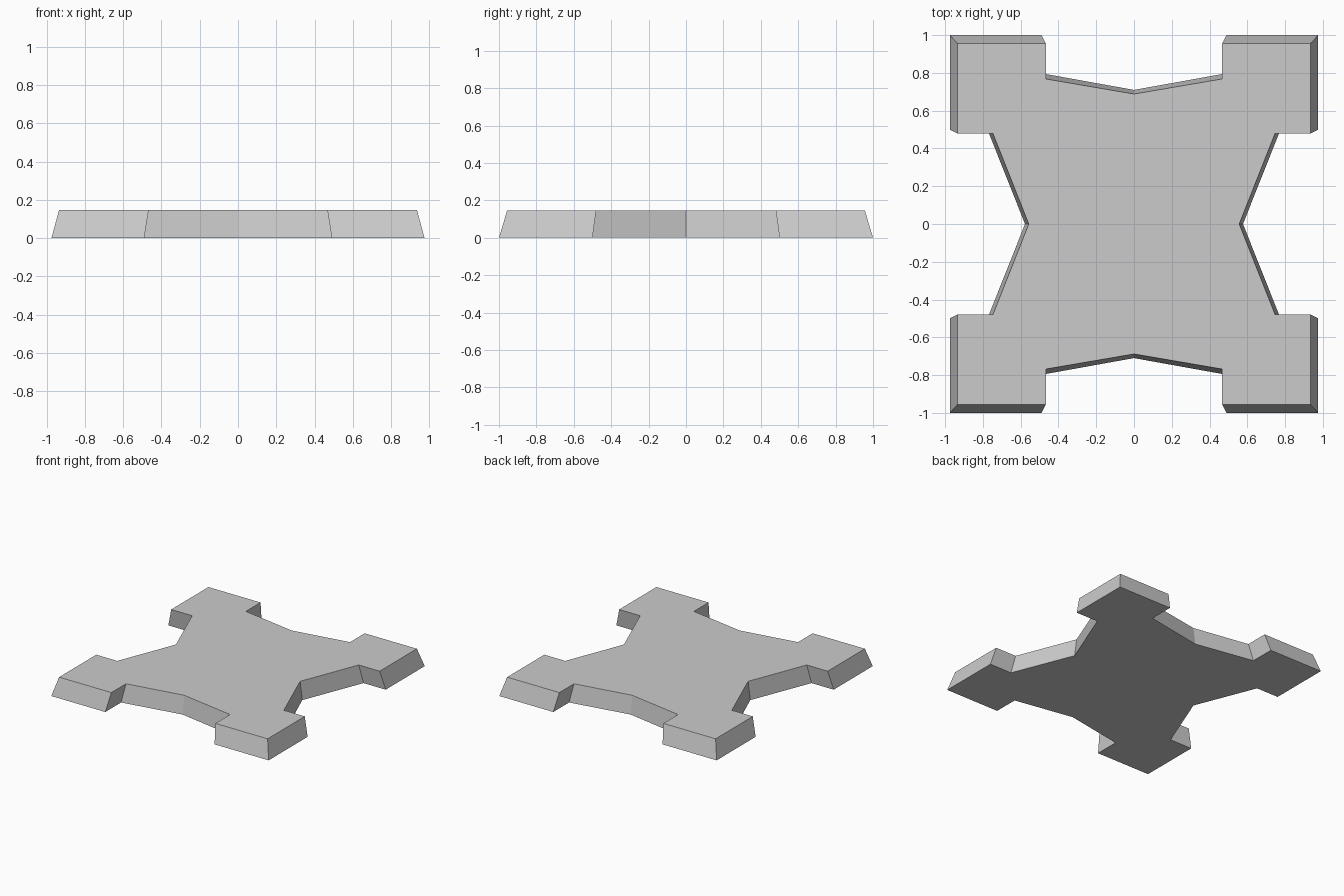
import bpy, bmesh

if "Cube" in bpy.data.objects:
    bpy.data.objects.remove(bpy.data.objects["Cube"])

# Quarter outlines, anticlockwise from the side waist to the front/back waist
BOTTOM = [(0.577, 0), (0.776, 0.5), (0.975, 0.5), (0.975, 1.0),
          (0.49, 1.0), (0.49, 0.798), (0, 0.71)]
TOP = [(0.557, 0), (0.747, 0.48), (0.935, 0.48), (0.935, 0.956),
       (0.467, 0.956), (0.467, 0.768), (0, 0.688)]
HEIGHT = 0.147


def full_outline(quarter):
    """Mirror a quarter outline into a closed loop."""
    half = quarter + [(-x, y) for x, y in quarter[-2::-1]]
    return half + [(-x, -y) for x, y in half[1:-1]]


# Four-footed plate with tapering sides
bm = bmesh.new()
lower = [bm.verts.new((x, y, 0)) for x, y in full_outline(BOTTOM)]
upper = [bm.verts.new((x, y, HEIGHT)) for x, y in full_outline(TOP)]
bm.faces.new(lower[::-1])
bm.faces.new(upper)
n = len(lower)
for i in range(n):
    j = (i + 1) % n
    bm.faces.new((lower[i], lower[j], upper[j], upper[i]))
bmesh.ops.recalc_face_normals(bm, faces=bm.faces)

mesh = bpy.data.meshes.new("base_plate")
bm.to_mesh(mesh)
bm.free()
plate = bpy.data.objects.new("base_plate", mesh)
bpy.context.collection.objects.link(plate)
